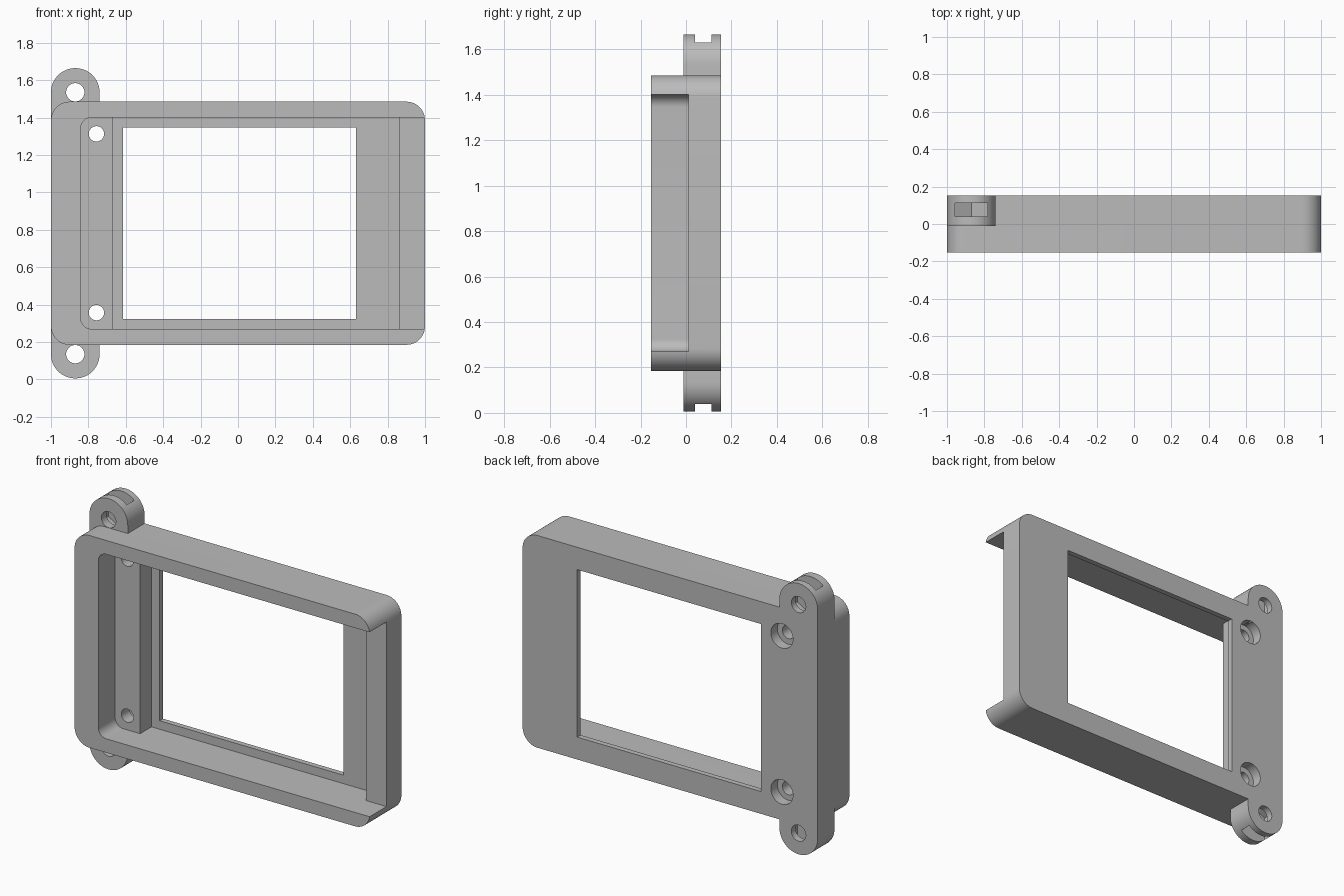
import bpy, bmesh, math

if "Cube" in bpy.data.objects:
    bpy.data.objects.remove(bpy.data.objects["Cube"], do_unlink=True)

grey = bpy.data.materials.new("plain_grey")
grey.use_nodes = True
grey.diffuse_color = (0.5, 0.5, 0.5, 1)
grey.node_tree.nodes["Principled BSDF"].inputs["Base Color"].default_value = grey.diffuse_color

BACK = 0.153
MID = 0.835          # height of the mirror plane between top and bottom
EAR_X, EAR_Z, EAR_R = -0.87, 0.70, 0.13   # ear centre, measured from MID


def prism(name, points, y0, y1):
    """Extrude an x-z outline from y0 to y1."""
    bm = bmesh.new()
    face = bm.faces.new([bm.verts.new((x, y0, z)) for x, z in points])
    out = bmesh.ops.extrude_face_region(bm, geom=[face])
    moved = [v for v in out["geom"] if isinstance(v, bmesh.types.BMVert)]
    bmesh.ops.translate(bm, verts=moved, vec=(0, y1 - y0, 0))
    bmesh.ops.recalc_face_normals(bm, faces=bm.faces)
    mesh = bpy.data.meshes.new(name)
    bm.to_mesh(mesh)
    bm.free()
    mesh.materials.append(grey)
    obj = bpy.data.objects.new(name, mesh)
    bpy.context.collection.objects.link(obj)
    return obj


def rounded(x0, x1, half, left_r, right_r, steps=12):
    """Rectangle outline about MID with its own left and right corner radii."""
    pts = []
    corners = ((x1, 1, right_r, 0), (x0, 1, left_r, 90),
               (x0, -1, left_r, 180), (x1, -1, right_r, 270))
    for x, side, r, start in corners:
        cx = x - r if x == x1 else x + r
        cz = MID + side * (half - r)
        if r == 0:
            pts.append((cx, cz))
            continue
        for i in range(steps + 1):
            a = math.radians(start + 90 * i / steps)
            p = (cx + r * math.cos(a), cz + r * math.sin(a))
            if not pts or math.dist(p, pts[-1]) > 1e-5:
                pts.append(p)
    return pts


def circle(cx, cz, r, n=40):
    return [(cx + r * math.cos(math.tau * i / n), cz + r * math.sin(math.tau * i / n))
            for i in range(n)]


def combine(target, other, operation):
    mod = target.modifiers.new(operation.lower(), "BOOLEAN")
    mod.operation = operation
    mod.solver = "EXACT"
    mod.object = other
    bpy.context.view_layer.objects.active = target
    bpy.ops.object.modifier_apply(modifier=mod.name)
    bpy.data.objects.remove(other, do_unlink=True)


# Outer case, with the mounting strip whose round ends form the two ears
frame = prism("display_frame", rounded(-1, 1, 0.65, 0.1, 0.1), -BACK, BACK)
strip = prism("ear_strip", rounded(EAR_X - EAR_R, EAR_X + EAR_R, EAR_Z + EAR_R - 0.0005,
                                   EAR_R - 0.0005, EAR_R - 0.0005), -0.01, BACK)
combine(frame, strip, "UNION")

# Front cavity open to the left end, deeper pocket, and window
cuts = [
    prism("cavity_cut", rounded(-0.84, 1.1, 0.565, 0.055, 0), -0.3, 0.01),
    prism("pocket_cut", rounded(-0.67, 0.86, 0.565, 0, 0), -0.05, 0.12),
    prism("window_cut", rounded(-0.615, 0.63, 0.513, 0, 0), -0.05, 0.3),
]

# Holes and nut slots, mirrored top and bottom
for s in (1, -1):
    ear_z = MID + s * EAR_Z
    screw_z = MID + s * 0.478
    cuts.append(prism("ear_hole_cut", circle(EAR_X, ear_z, 0.049), -0.3, 0.3))
    cuts.append(prism("screw_hole_cut", circle(-0.757, screw_z, 0.041), -0.05, 0.3))
    cuts.append(prism("counterbore_cut", circle(-0.757, screw_z, 0.075), 0.09, 0.3))
    slot = [(-0.0875, 0.3), (-0.0875, -0.05), (0, -0.101), (0.0875, -0.05), (0.0875, 0.3)]
    cuts.append(prism("nut_slot_cut", [(EAR_X + x, ear_z + s * z) for x, z in slot],
                      0.04, 0.112))

for cut in cuts:
    combine(frame, cut, "DIFFERENCE")

# Smooth the round corners, keep the edges sharp
bpy.ops.object.select_all(action="DESELECT")
frame.select_set(True)
bpy.context.view_layer.objects.active = frame
bpy.ops.object.shade_smooth_by_angle(angle=math.radians(30))
